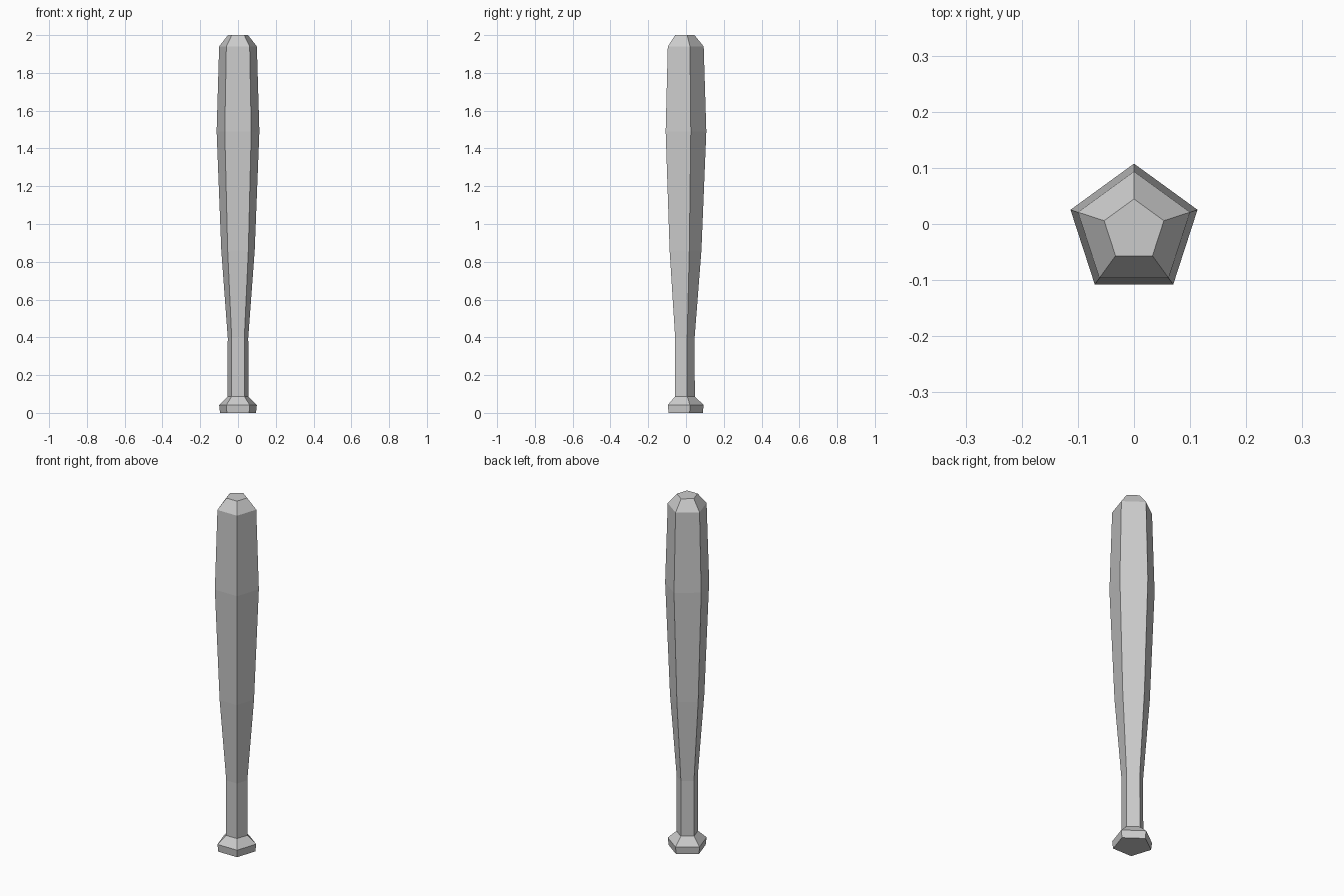
import bpy, bmesh, math

if "Cube" in bpy.data.objects:
    bpy.data.objects.remove(bpy.data.objects["Cube"])

SIDES = 5
AXIS_Y = -0.0114  # centres the pentagon's bounds on y = 0

# (height, radius) from the knob up to the tip
PROFILE = [
    (0.0, 0.100), (0.042, 0.105),                  # knob
    (0.086, 0.058), (0.398, 0.057),                # handle
    (0.86, 0.093), (1.49, 0.119), (1.94, 0.105),   # barrel
    (2.0, 0.056),                                  # tip
]

bm = bmesh.new()


def ring(z, r):
    angles = [math.pi / 2 + i * math.tau / SIDES for i in range(SIDES)]
    return [bm.verts.new((r * math.cos(a), AXIS_Y + r * math.sin(a), z)) for a in angles]


rings = [ring(z, r) for z, r in PROFILE]

# flat side faces between neighbouring rings
for low, high in zip(rings, rings[1:]):
    for i in range(SIDES):
        j = (i + 1) % SIDES
        bm.faces.new((low[i], low[j], high[j], high[i]))

# end caps
bm.faces.new(rings[0][::-1])
bm.faces.new(rings[-1])

mesh = bpy.data.meshes.new("bat")
bm.to_mesh(mesh)
bm.free()
bpy.context.collection.objects.link(bpy.data.objects.new("bat", mesh))
